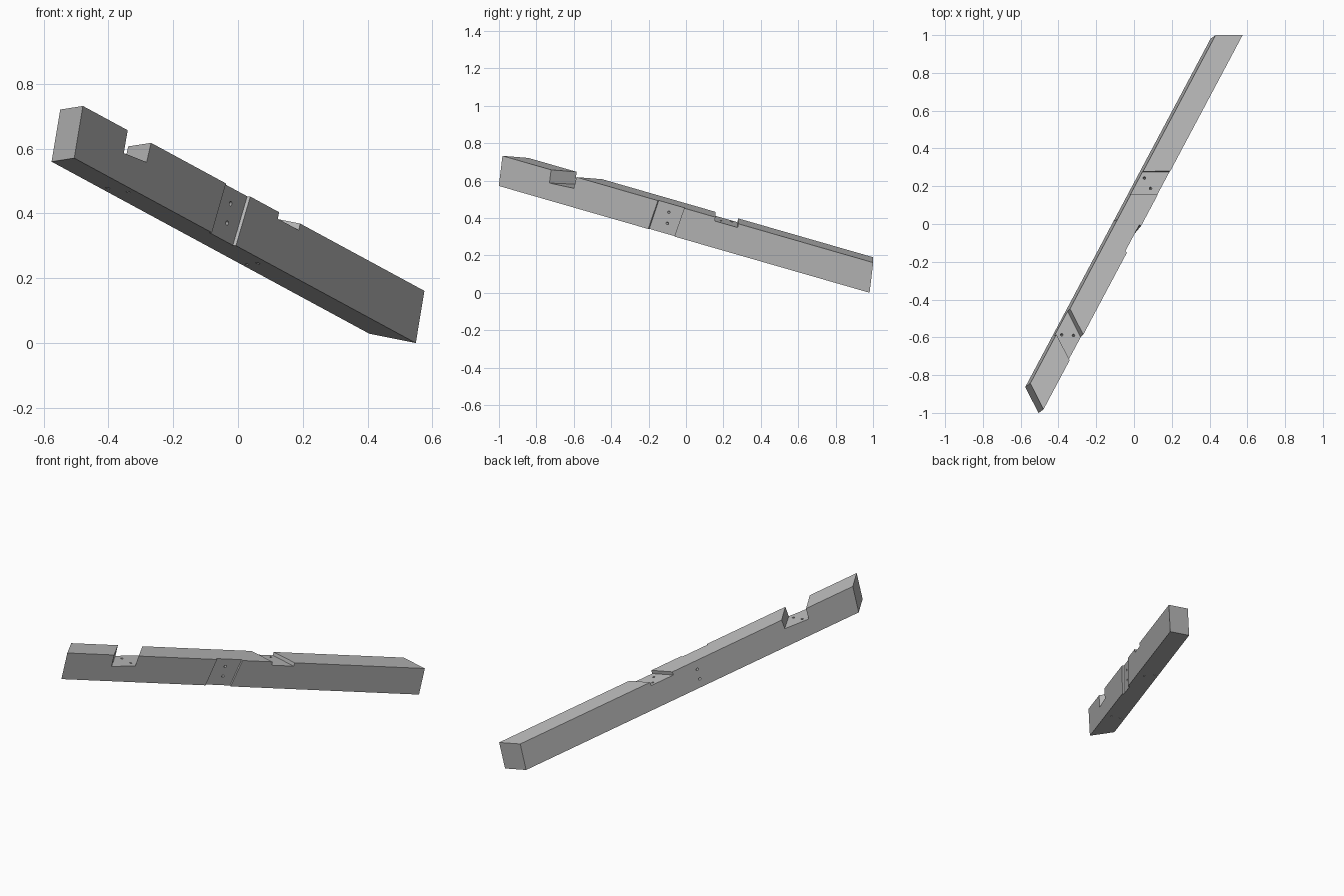
import bpy, bmesh
from mathutils import Vector, Matrix

cube = bpy.data.objects.get("Cube")
if cube:
    bpy.data.objects.remove(cube)

# Timber frame: s runs along the beam, t from front to back, h upward
origin = Vector((-0.51, -1.0, 0.575))
along = Vector((0.532, 1.0, -0.288)).normalized()
up = Vector((0.027, 0.02, 0.161))
up = (up - along * up.dot(along)).normalized()
back = up.cross(along)
WIDTH, HEIGHT = 0.127, 0.164

wood = bpy.data.materials.new("plain grey timber")
wood.use_nodes = True
grey = (0.5, 0.5, 0.5, 1)
wood.diffuse_color = grey
wood.node_tree.nodes["Principled BSDF"].inputs["Base Color"].default_value = grey


def add_object(name, bm):
    bmesh.ops.recalc_face_normals(bm, faces=bm.faces)
    mesh = bpy.data.meshes.new(name)
    bm.to_mesh(mesh)
    bm.free()
    mesh.materials.append(wood)
    obj = bpy.data.objects.new(name, mesh)
    bpy.context.collection.objects.link(obj)
    return obj


def block(name, start, end, t_range, h_range, tilt=(0, 0)):
    """Block with slanted ends (s, slope over t, slope over h) and a tilted floor."""
    bm = bmesh.new()
    bmesh.ops.create_cube(bm, size=2)
    for v in bm.verts:
        plane = end if v.co.x > 0 else start
        t = t_range[v.co.y > 0]
        h = h_range[v.co.z > 0]
        if v.co.z < 0:
            h += tilt[0] * (v.co.x > 0) + tilt[1] * t
        v.co = (plane[0] + plane[1] * t + plane[2] * h, t, h)
    return add_object(name, bm)


def drill(name, point, direction):
    """Long thin cylinder through a point."""
    turn = Vector(direction).to_track_quat("Z", "Y").to_matrix().to_4x4()
    bm = bmesh.new()
    bmesh.ops.create_cone(bm, cap_ends=True, segments=16, radius1=0.007, radius2=0.007,
                          depth=0.6, matrix=Matrix.Translation(point) @ turn)
    return add_object(name, bm)


# Main timber with mitred ends
beam = block("timber_beam", (0, 0.7, -0.065), (2.317, -0.575, -0.067),
             (0, WIDTH), (0, HEIGHT))

# Seats for the crossing timbers, then the peg holes
through = (-0.1, WIDTH + 0.1)
cutters = [
    block("upper_notch_cutter", (0.303, 0.69, -0.06), (0.442, 0.69, 0.06),
          through, (0.092, 0.25), (0.0095, 0.04)),
    block("lower_notch_cutter", (1.32, -0.575, 0), (1.463, -0.575, 0),
          through, (0.143, 0.25)),
    block("front_recess_cutter", (0.934, 0, 0.16), (1.097, 0, 0.17),
          (-0.1, 0.011), (-0.1, 0.25)),
]
for s, t in ((0.410, 0.095), (0.4385, 0.0385), (1.367, 0.102), (1.334, 0.047)):
    cutters.append(drill("upright_peg_cutter", (s, t, 0.1), (0, 0, 1)))
for s, h in ((1.032, 0.117), (1.035, 0.056)):
    cutters.append(drill("side_peg_cutter", (s, 0.011, h), (0.6, 1, -0.05)))

bpy.context.view_layer.objects.active = beam
for cutter in cutters:
    cutter.hide_render = True
    cut = beam.modifiers.new(cutter.name, "BOOLEAN")
    cut.operation = "DIFFERENCE"
    cut.solver = "EXACT"
    cut.object = cutter
    bpy.ops.object.modifier_apply(modifier=cut.name)
for cutter in cutters:
    bpy.data.objects.remove(cutter)

# Lean the timber into place, centred and resting on the ground
mesh = beam.data
mesh.transform(Matrix.Translation(origin) @ Matrix((along, back, up)).transposed().to_4x4())
low, high = (Vector([f(v.co[i] for v in mesh.vertices) for i in range(3)]) for f in (min, max))
mesh.transform(Matrix.Translation((-(low.x + high.x) / 2, -(low.y + high.y) / 2, -low.z)))
